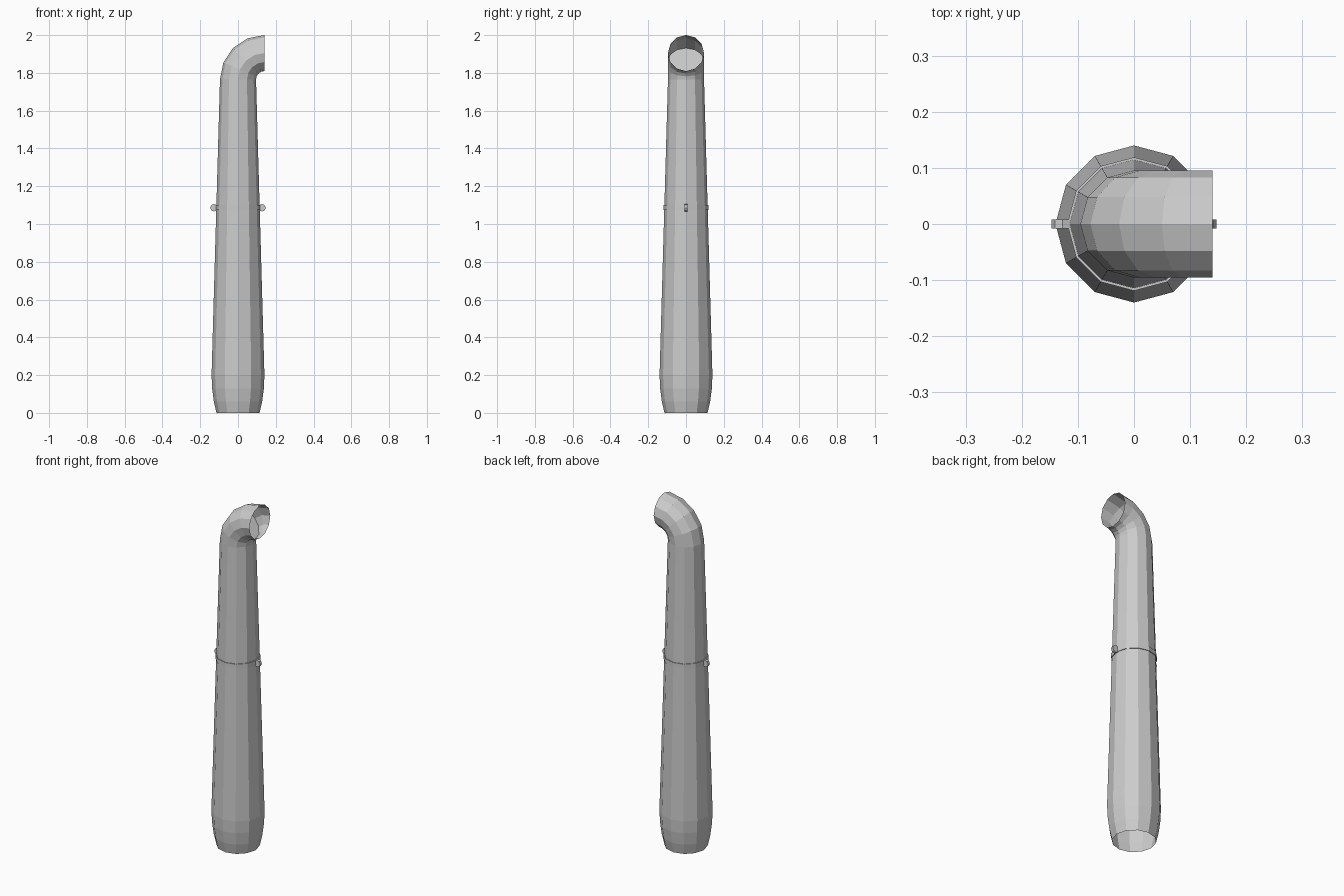
import bpy, bmesh
from math import sin, cos, pi, radians
from mathutils import Vector

if "Cube" in bpy.data.objects:
    bpy.data.objects.remove(bpy.data.objects["Cube"])

SIDES = 12


def ring(bm, centre, radius, tilt=0.0):
    # tilt turns the ring from horizontal (0) to facing +x (90 degrees)
    u, v = Vector((cos(tilt), 0, -sin(tilt))), Vector((0, 1, 0))
    return [bm.verts.new(Vector(centre) + radius * (u * cos(2 * pi * i / SIDES) + v * sin(2 * pi * i / SIDES)))
            for i in range(SIDES)]


def loft(name, sections, closed=False, cap=None):
    bm = bmesh.new()
    rings = [ring(bm, *s) for s in sections]
    pairs = list(zip(rings, rings[1:]))
    if closed:
        pairs.append((rings[-1], rings[0]))
    for a, b in pairs:
        for i in range(SIDES):
            j = (i + 1) % SIDES
            bm.faces.new((a[i], a[j], b[j], b[i]))
    if cap is not None:
        bm.faces.new(rings[cap])
    mesh = bpy.data.meshes.new(name)
    bm.to_mesh(mesh)
    bm.free()
    obj = bpy.data.objects.new(name, mesh)
    bpy.context.collection.objects.link(obj)
    return obj


# Tapered stack with rounded foot and a quarter bend, blocked inside the bend
profile = [(0.114, 0.0), (0.128, 0.06), (0.137, 0.13), (0.14, 0.2), (0.0955, 1.765)]
sections = [((0, 0, z), r) for r, z in profile]
BEND, PIVOT_Z = 0.14, 1.765
for k in range(1, 5):
    a = radians(22.5 * k)
    sections.append(((BEND - BEND * cos(a), 0, PIVOT_Z + BEND * sin(a)), 0.0955, a))
loft("exhaust_pipe", sections, cap=len(profile) + 1)

# Clamp band around the middle
loft("clamp_band", [((0, 0, 1.075), 0.112), ((0, 0, 1.075), 0.119),
                    ((0, 0, 1.1), 0.119), ((0, 0, 1.1), 0.112)], closed=True)

# Round clamp lugs on both sides
for side, name in ((-1, "left_clamp_lug"), (1, "right_clamp_lug")):
    bpy.ops.mesh.primitive_cylinder_add(vertices=8, radius=0.02, depth=0.016,
                                        location=(side * 0.127, 0, 1.086), rotation=(pi / 2, 0, 0))
    bpy.context.object.name = name
